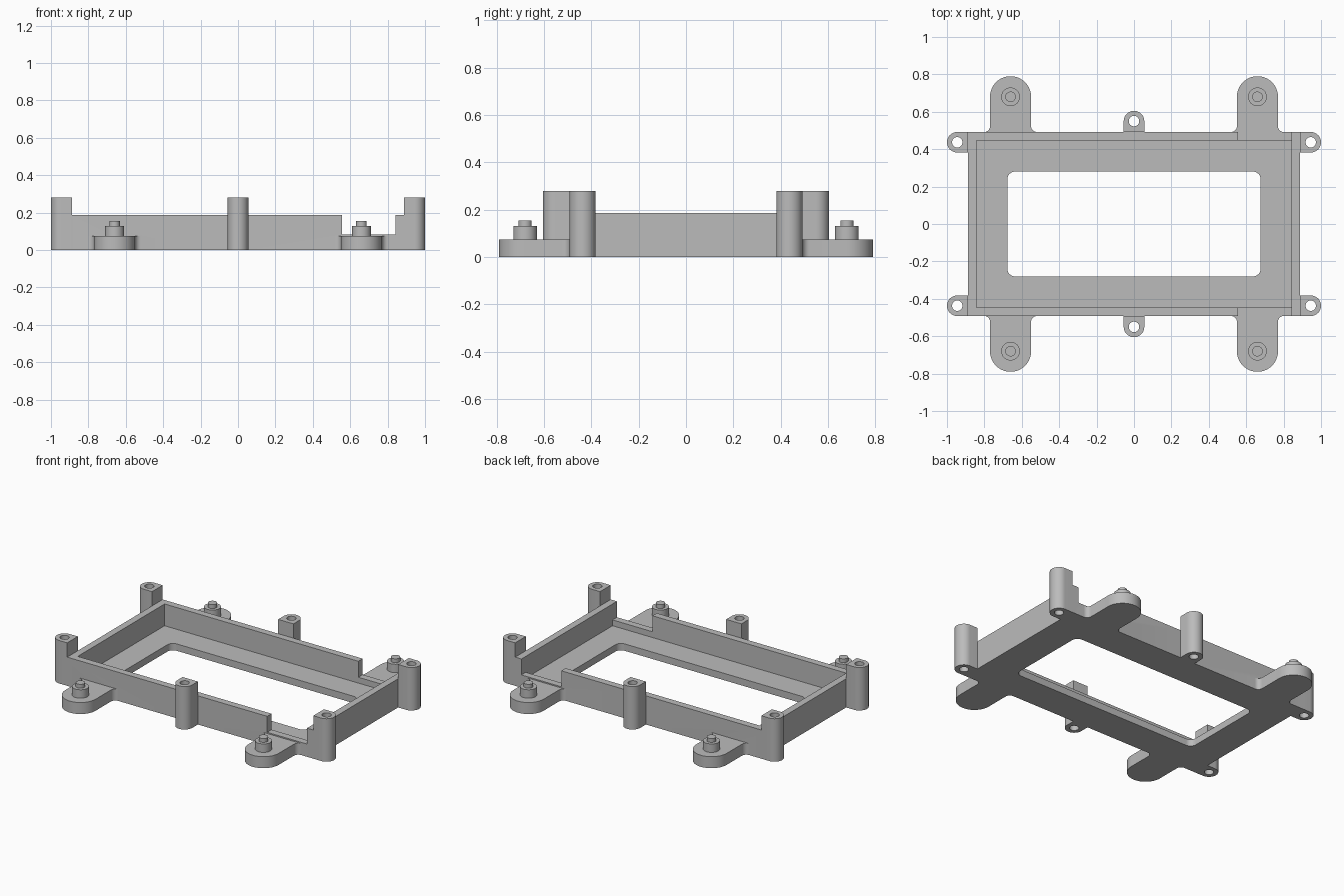
import bpy, bmesh, math

if "Cube" in bpy.data.objects:
    bpy.data.objects.remove(bpy.data.objects["Cube"])

grey = bpy.data.materials.new("plain grey")
grey.diffuse_color = (0.5, 0.5, 0.5, 1)
grey.use_nodes = True
grey.node_tree.nodes["Principled BSDF"].inputs["Base Color"].default_value = grey.diffuse_color


def arc(cx, cy, r, a0, a1, n=16):
    return [(cx + r * math.cos(math.radians(a0 + (a1 - a0) * i / n)),
             cy + r * math.sin(math.radians(a0 + (a1 - a0) * i / n))) for i in range(n + 1)]


def prism(name, outline, z0, z1, sx=1, sy=1):
    """Extrude a flat outline from z0 to z1, optionally mirrored."""
    bm = bmesh.new()
    face = bm.faces.new([bm.verts.new((x * sx, y * sy, z0)) for x, y in outline])
    ext = bmesh.ops.extrude_face_region(bm, geom=[face])["geom"]
    bmesh.ops.translate(bm, vec=(0, 0, z1 - z0),
                        verts=[v for v in ext if isinstance(v, bmesh.types.BMVert)])
    bmesh.ops.recalc_face_normals(bm, faces=bm.faces)
    mesh = bpy.data.meshes.new(name)
    bm.to_mesh(mesh)
    bm.free()
    mesh.materials.append(grey)
    obj = bpy.data.objects.new(name, mesh)
    bpy.context.collection.objects.link(obj)
    return obj


def rect(x0, x1, y0, y1):
    return [(x0, y0), (x1, y0), (x1, y1), (x0, y1)]


def circle(cx, cy, r):
    return arc(cx, cy, r, 0, 360, 32)[:-1]


def combine(target, tool, operation):
    """Apply a boolean and drop the tool object."""
    mod = target.modifiers.new("combine", 'BOOLEAN')
    mod.operation, mod.object, mod.solver = operation, tool, 'EXACT'
    bpy.context.view_layer.objects.active = target
    bpy.ops.object.modifier_apply(modifier=mod.name)
    bpy.data.objects.remove(tool)


def smooth(obj):
    bpy.ops.object.select_all(action='DESELECT')
    obj.select_set(True)
    bpy.context.view_layer.objects.active = obj
    bpy.ops.object.shade_smooth_by_angle(angle=math.radians(30))


X, Y, WALL = 0.8875, 0.492, 0.045      # outer half sizes and wall thickness
FLOOR, RIM, POST_TOP, FOOT_TOP = 0.045, 0.187, 0.28, 0.075
corners = [(sx, sy) for sx in (-1, 1) for sy in (-1, 1)]

# Tray: block with cavity, notches in the long walls and a rounded window
frame = prism("frame", rect(-X, X, -Y, Y), 0, RIM)
ix, iy = X - WALL, Y - WALL
combine(frame, prism("cavity", rect(-ix, ix, -iy, iy), FLOOR, 0.4), 'DIFFERENCE')
combine(frame, prism("notch", rect(0.555, ix, -0.7, 0.7), 0.083, 0.4), 'DIFFERENCE')
wx, wy, wr = 0.677, 0.28, 0.04
window = (arc(wx - wr, wy - wr, wr, 0, 90, 8) + arc(wr - wx, wy - wr, wr, 90, 180, 8)
          + arc(wr - wx, wr - wy, wr, 180, 270, 8) + arc(wx - wr, wr - wy, wr, 270, 360, 8))
combine(frame, prism("window", window, -0.1, 0.4), 'DIFFERENCE')

# Mounting feet with filleted roots
fx, fy, fr, fil = 0.66, 0.68, 0.11, 0.03
foot = ([(fx + fr + fil, Y - 0.03)]
        + arc(fx + fr + fil, Y + fil, fil, 270, 180, 8)
        + arc(fx, fy, fr, 0, 180, 32)
        + arc(fx - fr - fil, Y + fil, fil, 0, -90, 8)
        + [(fx - fr - fil, Y - 0.03)])
for sx, sy in corners:
    combine(frame, prism("foot", foot, 0, FOOT_TOP, sx, sy), 'UNION')

# Screw posts at the corners and mid sides
px, py, pr = 0.945, 0.437, 0.055
corner_post = [(X, py - pr)] + arc(px, py, pr, -90, 90, 24) + [(X, py + pr)]
my, mr = 0.55, 0.055
mid_post = [(mr, Y)] + arc(0, my, mr, 0, 180, 24) + [(-mr, Y)]
for sx, sy in corners:
    combine(frame, prism("post", corner_post, 0, POST_TOP, sx, sy), 'UNION')
for sy in (-1, 1):
    combine(frame, prism("post", mid_post, 0, POST_TOP, 1, sy), 'UNION')

# Screw holes through the posts
for cx, cy in [(sx * px, sy * py) for sx, sy in corners] + [(0, my), (0, -my)]:
    combine(frame, prism("hole", circle(cx, cy, 0.028), -0.1, 0.4), 'DIFFERENCE')
smooth(frame)

# Stepped locating pins on the feet
for sx, sy in corners:
    pin = prism("locating_pin", circle(sx * fx, sy * fy, 0.05), FOOT_TOP, 0.13)
    combine(pin, prism("tip", circle(sx * fx, sy * fy, 0.028), 0.10, 0.155), 'UNION')
    smooth(pin)
